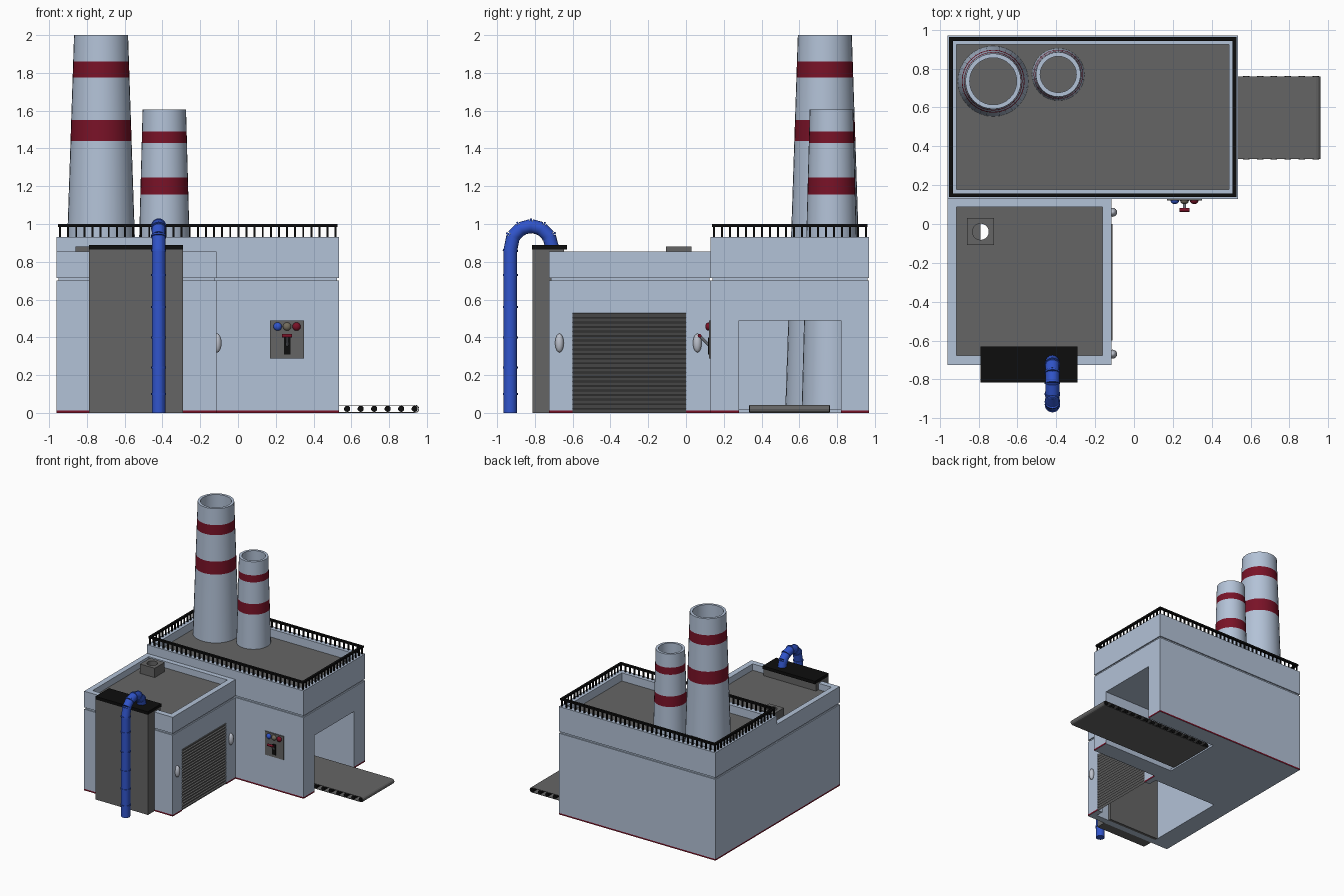
import bpy, bmesh, math
from mathutils import Vector

cube = bpy.data.objects.get("Cube")
if cube:
    bpy.data.objects.remove(cube, do_unlink=True)


def material(name, r, g, b):
    m = bpy.data.materials.new(name)
    m.use_nodes = True
    m.diffuse_color = (r, g, b, 1)
    m.node_tree.nodes["Principled BSDF"].inputs["Base Color"].default_value = (r, g, b, 1)
    return m


WALL = material("pale blue wall", .45, .54, .68)
GREY = material("dark grey", .13, .13, .13)
RED = material("deep red", .19, .006, .02)
BLUE = material("pipe blue", .03, .09, .6)
BLACK = material("black", .004, .004, .004)
METAL = material("pale metal", .5, .53, .6)
TAUPE = material("taupe", .17, .15, .11)


def finish(name, bm, mats, rule=None, smooth=False):
    """Turn a bmesh into an object, colouring faces by an optional rule."""
    bmesh.ops.recalc_face_normals(bm, faces=bm.faces)
    if rule:
        for f in bm.faces:
            f.material_index = rule(f)
    me = bpy.data.meshes.new(name)
    bm.to_mesh(me)
    bm.free()
    for m in mats:
        me.materials.append(m)
    ob = bpy.data.objects.new(name, me)
    bpy.context.collection.objects.link(ob)
    bpy.ops.object.select_all(action='DESELECT')
    ob.select_set(True)
    bpy.context.view_layer.objects.active = ob
    if smooth:
        bpy.ops.object.shade_smooth_by_angle(angle=math.radians(35))
    return ob


def add_box(bm, x, y, z):
    vs = bmesh.ops.create_cube(bm, size=1)["verts"]
    for v in vs:
        for i, (a, b) in enumerate((x, y, z)):
            v.co[i] = (a + b) / 2 + v.co[i] * (b - a)


def box(name, x, y, z, mat):
    bm = bmesh.new()
    add_box(bm, x, y, z)
    return finish(name, bm, [mat])


def add_rod(bm, p, q, r, seg=16):
    p, q = Vector(p), Vector(q)
    vs = bmesh.ops.create_cone(bm, cap_ends=True, segments=seg, radius1=r, radius2=r,
                               depth=(q - p).length)["verts"]
    rot = Vector((0, 0, 1)).rotation_difference(q - p)
    for v in vs:
        v.co = rot @ v.co + (p + q) / 2


def rod(name, p, q, r, mat, seg=16):
    bm = bmesh.new()
    add_rod(bm, p, q, r, seg)
    return finish(name, bm, [mat], smooth=True)


def ball(name, centre, scale, mat):
    bm = bmesh.new()
    vs = bmesh.ops.create_uvsphere(bm, u_segments=16, v_segments=10, radius=1)["verts"]
    for v in vs:
        v.co = Vector(centre) + Vector(c * s for c, s in zip(v.co, scale))
    return finish(name, bm, [mat], smooth=True)


def cut(ob, cutter):
    bpy.context.view_layer.objects.active = ob
    mod = ob.modifiers.new("cut", 'BOOLEAN')
    mod.object = cutter
    mod.operation = 'DIFFERENCE'
    mod.solver = 'EXACT'
    bpy.ops.object.modifier_apply(modifier=mod.name)
    bpy.data.objects.remove(cutter, do_unlink=True)


def body(name, x, y, top, roof):
    """Building block: red base, groove, parapet and sunken roof."""
    layers = [(0, 0), (.013, 0), (.7, 0), (.7, .01), (.715, .01), (.715, 0),
              (top, 0), (top, .047), (roof, .047)]
    bm = bmesh.new()
    rings = [[bm.verts.new(c) for c in ((x[0] + i, y[0] + i, z), (x[1] - i, y[0] + i, z),
                                        (x[1] - i, y[1] - i, z), (x[0] + i, y[1] - i, z))]
             for z, i in layers]
    for a, b in zip(rings, rings[1:]):
        for k in range(4):
            bm.faces.new((a[k], a[k - 1], b[k - 1], b[k]))
    bm.faces.new(rings[0])
    floor_roof = bm.faces.new(rings[-1])

    def rule(f):
        z = f.calc_center_median().z
        return 2 if f is floor_roof or f == floor_roof else int(0 < z < .012)
    return finish(name, bm, [WALL, RED, GREY], rule)


# Main hall with a conveyor tunnel
MX, MY = (-.96, .535), (.13, .97)
hall = body("main_hall", MX, MY, .93, .86)
cut(hall, box("tunnel_cutter", (-.91, .6), (.28, .82), (.02, .49), WALL))
cut(hall, box("tunnel_floor_cutter", (-.16, .6), (.28, .82), (-.1, .1), WALL))

# Front annex with garage cavity and vent hole
annex = body("annex", (-.96, -.115), (-.725, .135), .855, .8)
cut(annex, box("garage_cutter", (-.79, -.165), (-.67, .08), (-.1, .76), WALL))
cut(annex, box("door_cutter", (-.2, -.1), (-.6, 0), (-.1, .53), WALL))
cut(annex, rod("vent_cutter", (-.79, -.04, .7), (-.79, -.04, 1), .042, GREY, 20))
vent = box("roof_vent", (-.86, -.72), (-.107, .03), (.795, .88), GREY)
cut(vent, rod("vent_cutter", (-.79, -.04, .7), (-.79, -.04, 1), .042, GREY, 20))

# Roller shutter: zigzag slats
bm = bmesh.new()
SLATS = 22
step = .53 / SLATS
pts = [p for i in range(SLATS) for p in ((-.122, i * step), (-.111, i * step + step * .8))]
pts.append((-.122, .53))
cols = [[bm.verts.new((px, yy, pz)) for px, pz in pts] for yy in (-.6, 0)]
for i in range(len(pts) - 1):
    bm.faces.new((cols[0][i], cols[1][i], cols[1][i + 1], cols[0][i + 1]))
finish("garage_shutter", bm, [GREY])
for side, yy in (("front", -.67), ("rear", .06)):
    ball(side + "_wall_lamp", (-.11, yy, .37), (.023, .023, .05), METAL)

# Boiler box and its cap
box("boiler_box", (-.79, -.29), (-.813, -.645), (0, .866), GREY)
box("boiler_cap", (-.79, -.29), (-.815, -.63), (.864, .89), BLACK)

# Bent pipe with collars
PX, R = -.42, .11
path = [Vector((PX, -.93, z)) for z in (0, .1, .24, .4, .56, .73, .86)]
for i in range(1, 7):
    a = math.pi * i / 6
    path.append(Vector((PX, -.82 - R * math.cos(a), .88 + R * math.sin(a))))
bm = bmesh.new()
for a, b in zip(path, path[1:]):
    add_rod(bm, a, b, .036)
for i, p in enumerate(path[1:-1], 1):
    d = (path[i + 1] - path[i - 1]).normalized() * .005
    add_rod(bm, p - d, p + d, .04)
finish("bent_pipe", bm, [BLUE], smooth=True)


# Chimneys: tapered, hollow, with red bands
def chimney(name, cx, cy, r_bottom, r_top, top, bands, seg=32):
    zs = [.02, *[z for b in bands for z in b], top]
    prof = [(r_bottom + (r_top - r_bottom) * z / top, z) for z in zs]
    prof += [(r_top - .022, top), (r_top - .01, .862)]
    bm = bmesh.new()
    rings = [[bm.verts.new((cx + r * math.cos(math.tau * k / seg),
                            cy + r * math.sin(math.tau * k / seg), z)) for k in range(seg)]
             for r, z in prof]
    outer = set()
    for i, (a, b) in enumerate(zip(rings, rings[1:])):
        for k in range(seg):
            f = bm.faces.new((a[k - 1], a[k], b[k], b[k - 1]))
            f.material_index = int(i in (1, 3))
    return finish(name, bm, [WALL, RED], smooth=True)


chimney("tall_chimney", -.725, .735, .21, .143, 2, ((1.44, 1.55), (1.775, 1.86)))
chimney("short_chimney", -.39, .77, .158, .115, 1.605, ((1.155, 1.245), (1.43, 1.49)))

# Roof railing
bm = bmesh.new()
x0, x1, y0, y1 = MX[0] + .018, MX[1] - .018, MY[0] + .018, MY[1] - .018
for yy in (y0, y1):
    add_box(bm, (x0 - .01, x1 + .01), (yy - .01, yy + .01), (.984, 1))
    for i in range(35):
        c = x0 + (x1 - x0) * i / 34
        add_box(bm, (c - .005, c + .005), (yy - .005, yy + .005), (.928, .986))
for xx in (x0, x1):
    add_box(bm, (xx - .01, xx + .01), (y0, y1), (.984, 1))
    for i in range(1, 19):
        c = y0 + (y1 - y0) * i / 19
        add_box(bm, (xx - .005, xx + .005), (c - .005, c + .005), (.928, .986))
finish("roof_railing", bm, [BLACK])

# Conveyor: belt loop around rollers
CY = (.335, .76)
bm = bmesh.new()
loop = [(cx + .0215 * math.sin(a) * s, .0215 + .0215 * math.cos(a) * s)
        for cx, s in ((.938, 1), (-.138, -1)) for a in [math.pi * k / 6 for k in range(7)]]
rims = [[bm.verts.new((px, yy, pz)) for px, pz in loop] for yy in CY]
for k in range(len(loop)):
    bm.faces.new((rims[0][k], rims[0][k - 1], rims[1][k - 1], rims[1][k]))
belt = finish("conveyor_belt", bm, [GREY])
belt.modifiers.new("thickness", 'SOLIDIFY').thickness = .004
bm = bmesh.new()
for i in range(16):
    cx = .935 - i * .0715
    add_rod(bm, (cx, CY[0] - .002, .0215), (cx, CY[1] + .002, .0215), .0165, 12)
finish("conveyor_rollers", bm, [BLACK], smooth=True)

# Control panel with buttons and lever
box("control_panel", (.17, .35), (.122, .14), (.287, .49), GREY)
for name, cx, mat in (("blue", .21, BLUE), ("middle", .26, TAUPE), ("red", .31, RED)):
    ball(name + "_button", (cx, .12, .457), (.022, .018, .022), mat)
box("lever_slot", (.243, .277), (.117, .125), (.31, .4), BLACK)
rod("lever_arm", (.26, .125, .355), (.26, .072, .408), .007, METAL, 10)
rod("lever_grip", (.233, .072, .408), (.287, .072, .408), .01, RED, 12)
